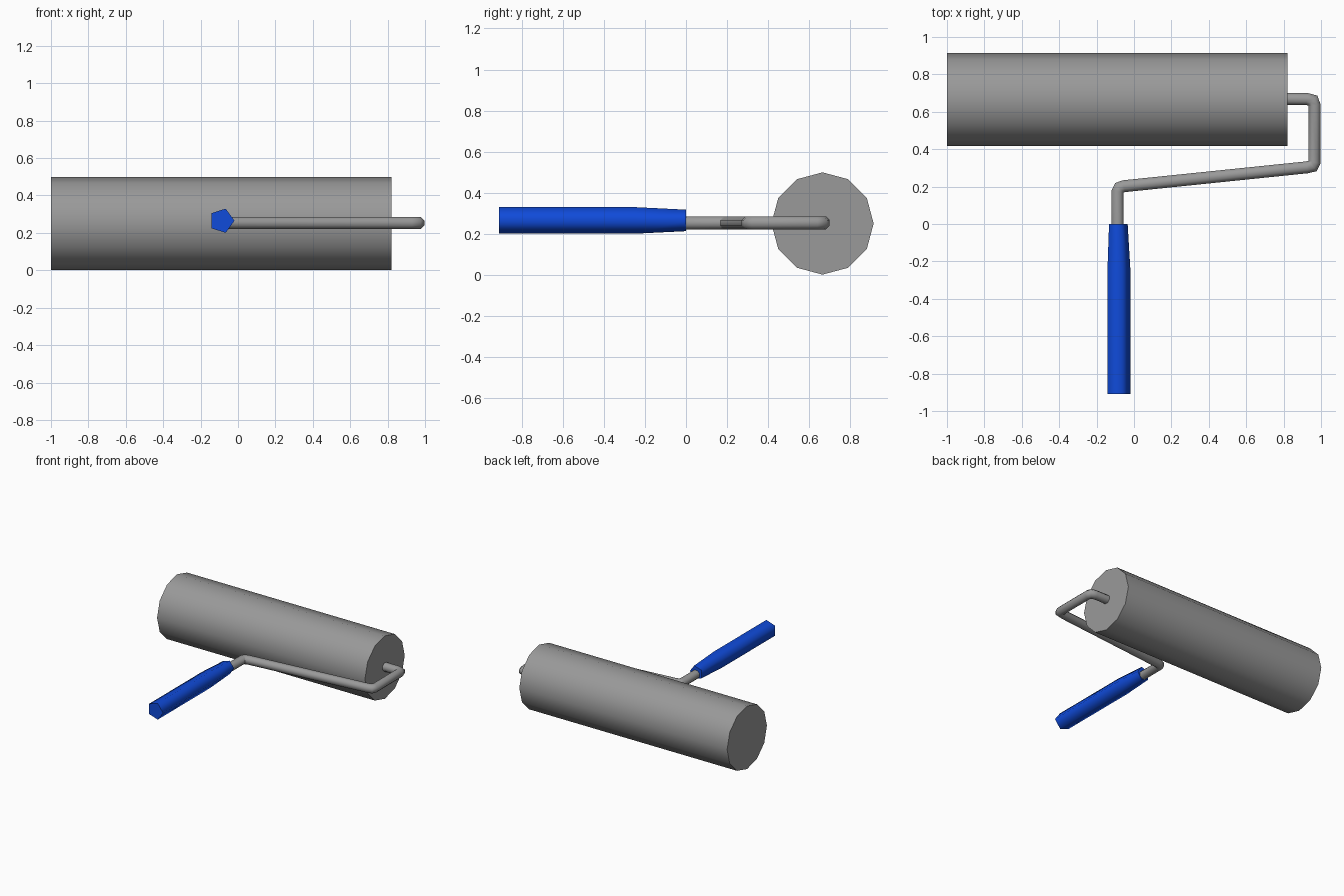
import bpy, bmesh, math
from mathutils import Vector

cube = bpy.data.objects.get("Cube")
if cube:
    bpy.data.objects.remove(cube, do_unlink=True)


def make_material(name, rgb):
    mat = bpy.data.materials.new(name)
    mat.use_nodes = True
    colour = (*rgb, 1.0)
    mat.diffuse_color = colour
    bsdf = next(n for n in mat.node_tree.nodes if n.type == 'BSDF_PRINCIPLED')
    bsdf.inputs["Base Color"].default_value = colour
    return mat


def sweep(name, path, radii, z, sides, phase, mat, smooth_angle):
    """Sweep a regular polygon along a level path, with mitred bends and capped ends."""
    pts = [Vector((x, y, z)) for x, y in path]
    up = Vector((0, 0, 1))
    bm = bmesh.new()
    rings = []
    for i, p in enumerate(pts):
        before = (p - pts[i - 1]).normalized() if i > 0 else None
        after = (pts[i + 1] - p).normalized() if i < len(pts) - 1 else None
        before, after = before or after, after or before
        tangent = (before + after).normalized()
        side = tangent.cross(up) / tangent.dot(after)
        ring = []
        for k in range(sides):
            a = phase + math.tau * k / sides
            offset = side * math.cos(a) + up * math.sin(a)
            ring.append(bm.verts.new(p + offset * radii[i]))
        rings.append(ring)
    for low, high in zip(rings, rings[1:]):
        for k in range(sides):
            n = (k + 1) % sides
            bm.faces.new((low[k], low[n], high[n], high[k]))
    bm.faces.new(rings[0])
    bm.faces.new(rings[-1])
    bmesh.ops.recalc_face_normals(bm, faces=bm.faces[:])
    mesh = bpy.data.meshes.new(name)
    bm.to_mesh(mesh)
    bm.free()
    mesh.materials.append(mat)
    obj = bpy.data.objects.new(name, mesh)
    bpy.context.collection.objects.link(obj)
    bpy.ops.object.select_all(action='DESELECT')
    obj.select_set(True)
    bpy.context.view_layer.objects.active = obj
    bpy.ops.object.shade_smooth_by_angle(angle=math.radians(smooth_angle))
    return obj


grey = make_material("grey", (0.32, 0.32, 0.32))
blue = make_material("blue", (0.005, 0.07, 0.7))

# Twelve-sided roller drum
sweep("roller", [(-1, 0.665), (0.82, 0.665)], [0.249] * 2,
      0.25, 12, 0, grey, 40)

# Bent wire frame from handle to roller axle
frame_path = [(-0.087, -0.03), (-0.087, 0.175), (-0.078, 0.193), (-0.055, 0.202),
              (0.925, 0.303), (0.955, 0.31), (0.965, 0.33),
              (0.965, 0.635), (0.956, 0.66), (0.925, 0.668), (0.78, 0.668)]
sweep("wire_frame", frame_path, [0.0346] * len(frame_path),
      0.253, 8, math.pi / 8, grey, 60)

# Five-sided grip, tapering towards the wire
sweep("handle", [(-0.087, -0.91), (-0.087, -0.25), (-0.089, 0)],
      [0.068, 0.068, 0.055], 0.265, 5, 0, blue, 80)
